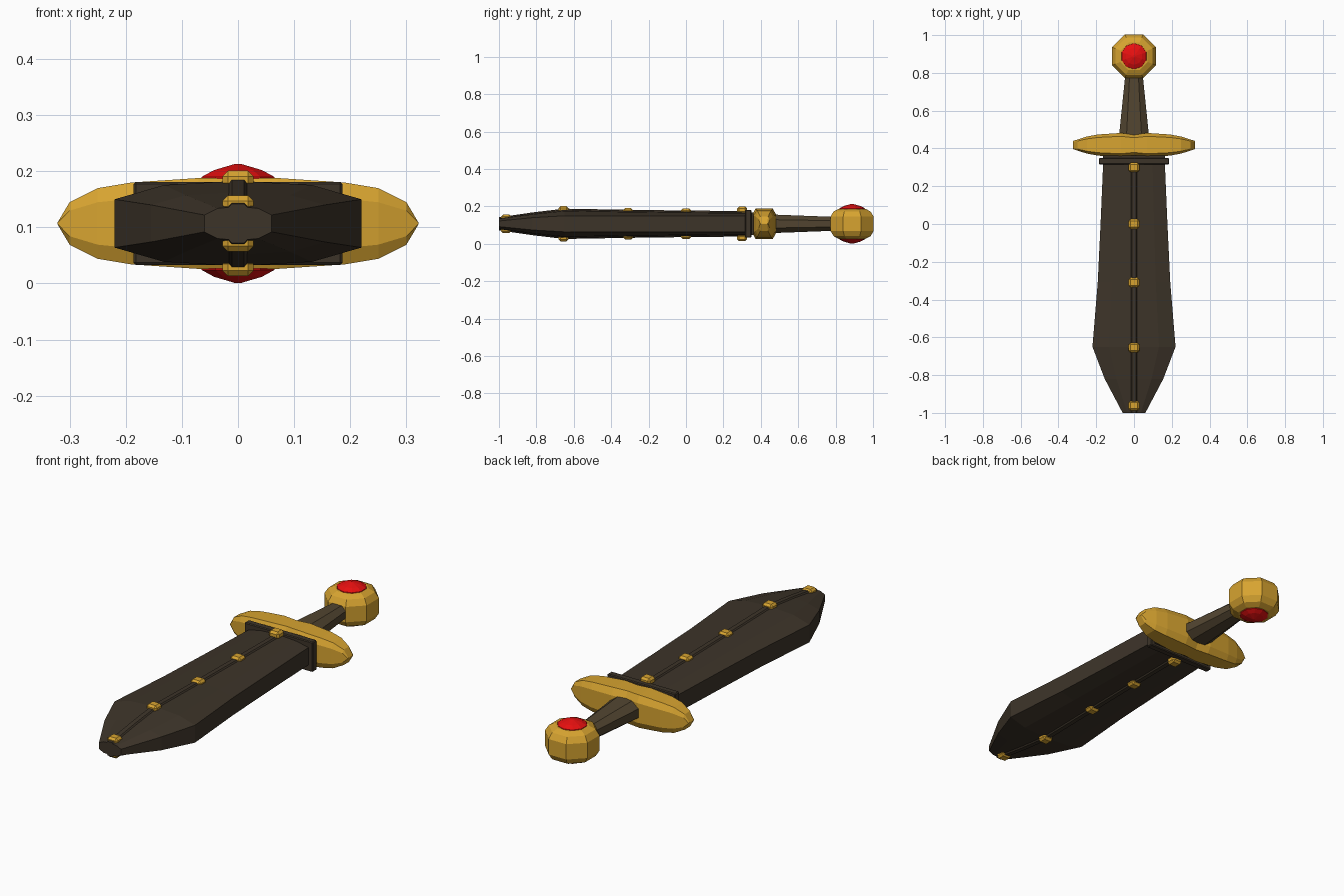
import bpy, bmesh, math

if "Cube" in bpy.data.objects:
    bpy.data.objects.remove(bpy.data.objects["Cube"])

ZC = 0.107  # height of the long axis


def material(name, rgb):
    m = bpy.data.materials.new(name)
    m.diffuse_color = (*rgb, 1)
    m.use_nodes = True
    m.node_tree.nodes["Principled BSDF"].inputs["Base Color"].default_value = m.diffuse_color
    return m


DARK = material("dark_leather", (0.046, 0.034, 0.022))
GRIP = material("grip_leather", (0.085, 0.06, 0.03))
GOLD = material("gold", (0.68, 0.37, 0.03))
RED = material("red_gem", (0.8, 0.005, 0.005))


def loft(name, rings, mat):
    """Skin a list of equal-length point rings and cap both ends."""
    bm = bmesh.new()
    loops = [[bm.verts.new(p) for p in ring] for ring in rings]
    n = len(loops[0])
    for a, b in zip(loops, loops[1:]):
        for i in range(n):
            j = (i + 1) % n
            bm.faces.new((a[i], a[j], b[j], b[i]))
    bm.faces.new(loops[0])
    bm.faces.new(loops[-1])
    bmesh.ops.remove_doubles(bm, verts=bm.verts, dist=1e-5)
    bmesh.ops.recalc_face_normals(bm, faces=bm.faces)
    me = bpy.data.meshes.new(name)
    bm.to_mesh(me)
    bm.free()
    ob = bpy.data.objects.new(name, me)
    bpy.context.collection.objects.link(ob)
    me.materials.append(mat)
    return ob


def box(name, loc, size, mat, bevel=0.0):
    bm = bmesh.new()
    bmesh.ops.create_cube(bm, size=1)
    bmesh.ops.scale(bm, vec=size, verts=bm.verts)
    if bevel:
        bmesh.ops.bevel(bm, geom=bm.edges[:], offset=bevel, segments=1, affect='EDGES')
    me = bpy.data.meshes.new(name)
    bm.to_mesh(me)
    bm.free()
    ob = bpy.data.objects.new(name, me)
    ob.location = loc
    bpy.context.collection.objects.link(ob)
    me.materials.append(mat)
    return ob


def mirrored(quarter):
    """Complete a quarter section (side to top) into a closed loop."""
    half = quarter + [(-a, b) for a, b in reversed(quarter) if a > 0]
    return half + [(a, -b) for a, b in reversed(half)]


# Scabbard body: y, half width, side half height, centre half height
body = [(0.33, 0.163, 0.043, 0.063), (0.0, 0.177, 0.043, 0.066),
        (-0.31, 0.192, 0.043, 0.070), (-0.65, 0.22, 0.043, 0.076),
        (-0.82, 0.155, 0.033, 0.056), (-1.0, 0.06, 0.015, 0.030)]
loft("scabbard", [[(x, y, ZC + z) for x, z in
                   mirrored([(w, e), (0.6 * w, 0.9 * h), (0, h)])]
                  for y, w, e, h in body], DARK)

# Raised rib running down both faces
loft("scabbard_rib", [[(x, y, ZC + z) for x, z in
                       mirrored([(0.021, h - 0.006), (0.011, h + 0.005)])]
                      for y, w, e, h in body], DARK)

# Gold studs on both faces
for i, (y, z, hz) in enumerate([(0.30, 0.075, 0.018), (0.0, 0.069, 0.013),
                                (-0.31, 0.071, 0.013), (-0.655, 0.078, 0.016),
                                (-0.962, 0.031, 0.019)]):
    for side, s in (("top", 1), ("bottom", -1)):
        box(f"stud_{side}_{i}", (0, y, ZC + s * z), (0.056, 0.052, 2 * hz), GOLD, 0.010)

# Collar at the scabbard mouth: lower band and lip
box("collar", (0, 0.333, ZC), (0.372, 0.034, 0.148), DARK, 0.004)
box("collar_inner", (0, 0.352, ZC), (0.33, 0.02, 0.12), DARK)

# Cross guard: x, half depth, half height
guard = [(0, 0.054, 0.080), (0.07, 0.064, 0.081), (0.19, 0.056, 0.073),
         (0.25, 0.045, 0.063), (0.30, 0.029, 0.038), (0.322, 0.022, 0.001)]
guard = [(-x, d, h) for x, d, h in reversed(guard[1:])] + guard
loft("cross_guard", [[(x, 0.418 + y, ZC + z) for y, z in
                      mirrored([(d, 0.6 * h), (0.72 * d, h)])]
                     for x, d, h in guard], GOLD)

# Octagonal tapered grip
loft("grip", [[(x, y, ZC + z) for x, z in
               mirrored([(w, 0.45 * h), (0.5 * w, h)])]
              for y, w, h in [(0.45, 0.081, 0.050), (0.82, 0.043, 0.036)]], GRIP)


# Pommel and gems, turned about the vertical axis
def ring(r, z, n):
    return [(r * math.cos(2 * math.pi * (i + 0.5) / n),
             0.888 + r * math.sin(2 * math.pi * (i + 0.5) / n), ZC + z)
            for i in range(n)]


loft("pommel", [ring(r, z, 8) for r, z in
                [(0.078, -0.080), (0.107, -0.066), (0.125, -0.038),
                 (0.125, 0.038), (0.107, 0.066), (0.078, 0.080)]], GOLD)
for side, s in (("top", 1), ("bottom", -1)):
    loft("gem_" + side, [ring(r, s * z, 10) for r, z in
                         [(0.070, 0.072), (0.068, 0.083), (0.045, 0.095), (0.006, 0.106)]], RED)
